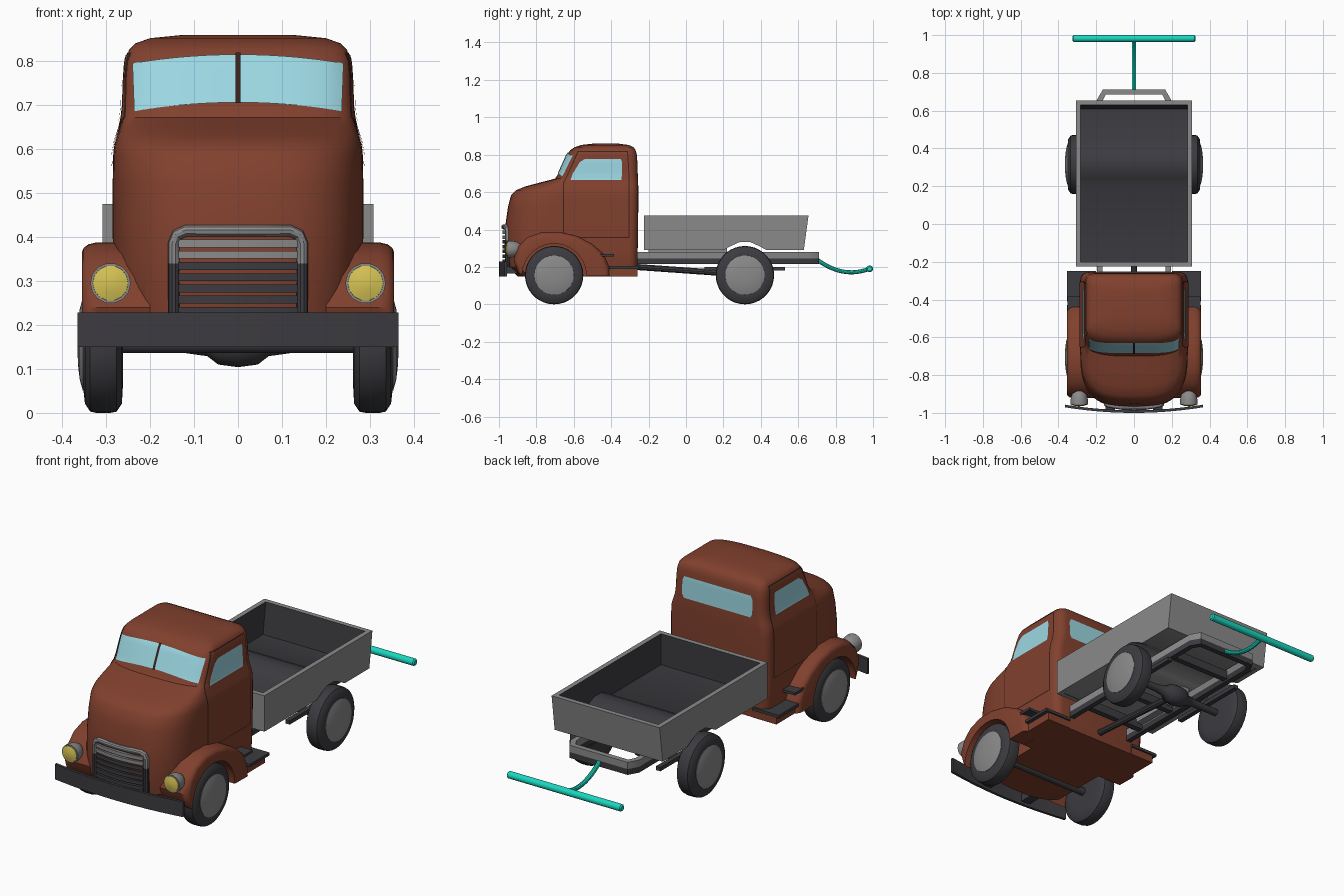
import bpy, bmesh, math
from mathutils import Vector
from mathutils.bvhtree import BVHTree

if "Cube" in bpy.data.objects:
    bpy.data.objects.remove(bpy.data.objects["Cube"])


def material(name, r, g, b):
    m = bpy.data.materials.new(name)
    m.diffuse_color = (r, g, b, 1)
    m.use_nodes = True
    m.node_tree.nodes["Principled BSDF"].inputs["Base Color"].default_value = m.diffuse_color
    return m


RUST = material("rust_red_paint", .22, .052, .027)
DARK = material("dark_rubber", .045, .043, .05)
GREY = material("grey_metal", .25, .255, .25)
GLASS = material("pale_blue_glass", .33, .68, .76)
YELLOW = material("yellow_lens", .68, .55, .09)
TEAL = material("teal_handle", .01, .68, .52)
SEAM = material("dark_seam", .04, .015, .01)


def finish(name, bm, mats, mirror=False):
    me = bpy.data.meshes.new(name)
    bm.to_mesh(me)
    bm.free()
    ob = bpy.data.objects.new(name, me)
    bpy.context.collection.objects.link(ob)
    for m in mats:
        me.materials.append(m)
    if mirror:
        ob.modifiers.new("mirror", 'MIRROR')
    return ob


def loft(name, rings, mats, mirror=False, rule=None):
    """Skin closed rings of equal length and cap both ends."""
    bm = bmesh.new()
    vs = [[bm.verts.new(p) for p in r] for r in rings]
    n = len(vs[0])
    for a, b in zip(vs, vs[1:]):
        for i in range(n):
            j = (i + 1) % n
            bm.faces.new((a[i], a[j], b[j], b[i]))
    bm.faces.new(vs[0])
    bm.faces.new(vs[-1])
    bmesh.ops.recalc_face_normals(bm, faces=bm.faces)
    bm.normal_update()
    if rule:
        for f in bm.faces:
            f.material_index = int(rule(f.normal))
    return finish(name, bm, mats, mirror)


def box(name, x0, x1, y0, y1, z0, z1, mats, mirror=False, rule=None):
    return loft(name, [[(x0, y0, z), (x1, y0, z), (x1, y1, z), (x0, y1, z)] for z in (z0, z1)],
                mats, mirror, rule)


def lathe(name, axis, centre, profile, mat, mirror=False, n=36):
    """Circles (position, radius) along x or y about a centre."""
    rings = []
    for p, r in profile:
        ring = []
        for i in range(n):
            a = 2 * math.pi * i / n
            c, s = r * math.cos(a), r * math.sin(a)
            ring.append((p, centre[0] + c, centre[1] + s) if axis == 'x'
                        else (centre[0] + c, p, centre[1] + s))
        rings.append(ring)
    return loft(name, rings, [mat], mirror)


def bowed_bar(name, half, y0, thick, z0, z1, mat, bow):
    rings = []
    for i in range(13):
        x = half * (i / 6 - 1)
        y = y0 + bow * x * x
        rings.append([(x, y, z0), (x, y, z1), (x, y + thick, z1), (x, y + thick, z0)])
    return loft(name, rings, [mat])


def tube(name, pts, r, mat):
    cu = bpy.data.curves.new(name, 'CURVE')
    cu.dimensions = '3D'
    cu.bevel_depth, cu.bevel_resolution, cu.use_fill_caps = r, 3, True
    sp = cu.splines.new('POLY')
    sp.points.add(len(pts) - 1)
    for p, q in zip(sp.points, pts):
        p.co = (*q, 1)
    cu.materials.append(mat)
    ob = bpy.data.objects.new(name, cu)
    bpy.context.collection.objects.link(ob)
    bpy.ops.object.select_all(action='DESELECT')
    bpy.context.view_layer.objects.active = ob
    ob.select_set(True)
    bpy.ops.object.convert(target='MESH')


# Cab: horizontal sections, rounded at the nose and at the rear corners
def section(z, w, yf, yb, d, m=32, r=.045):
    pts = []
    for i in range(m + 1):
        t = math.pi * (i / m - .5)
        s, c = math.sin(t), max(math.cos(t), 0)
        pts.append((math.copysign(w * abs(s) ** (2 / 3), s), yf + d - d * c ** (2 / 3), z))
    for sx, order in ((1, range(6)), (-1, range(5, -1, -1))):
        for i in order:
            a = math.pi / 2 * i / 5
            pts.append((sx * (w - r + r * math.cos(a)), yb - r + r * math.sin(a), z))
    return pts


levels = [(.15, .265, -.90, -.26, .3), (.20, .28, -.955, -.26, .3), (.30, .284, -.97, -.258, .3),
          (.42, .285, -.966, -.256, .3), (.52, .285, -.952, -.255, .3), (.585, .284, -.935, -.255, .3),
          (.61, .281, -.91, -.255, .29), (.63, .275, -.86, -.255, .25), (.65, .268, -.785, -.256, .18),
          (.672, .263, -.70, -.257, .1), (.70, .26, -.682, -.258, .09), (.76, .258, -.655, -.26, .085),
          (.80, .255, -.637, -.263, .085), (.825, .248, -.618, -.27, .08), (.84, .234, -.595, -.28, .08),
          (.852, .20, -.56, -.305, .08), (.859, .13, -.50, -.36, .06)]
cab = loft("cab", [section(*l) for l in levels], [RUST])
bpy.context.view_layer.update()
tree = BVHTree.FromObject(cab, bpy.context.evaluated_depsgraph_get())


def patch(name, d, rows, mat, off, bow=0, mirror=False, cols=28, sub=10):
    """Thin panel projected on the cab; rows are (z, u0, u1)."""
    d = Vector(d)
    fine = []
    for a, b in zip(rows, rows[1:]):
        fine += [[p + (q - p) * k / sub for p, q in zip(a, b)] for k in range(sub)]
    fine.append(rows[-1])
    bm = bmesh.new()
    grid = []
    for z, u0, u1 in fine:
        line = []
        for i in range(cols + 1):
            f = i / cols
            u = u0 + (u1 - u0) * f
            v = z + bow * (1 - (2 * f - 1) ** 2)
            o = (Vector((0, u, v)) if d.x else Vector((u, -.4, v))) - d * 2
            line.append(bm.verts.new(tree.ray_cast(o, d)[0] - d * off))
        grid.append(line)
    for a, b in zip(grid, grid[1:]):
        for i in range(cols):
            f = bm.faces.new((a[i], a[i + 1], b[i + 1], b[i]))
            f.normal_update()
            if f.normal.dot(d) > 0:
                f.normal_flip()
    finish(name, bm, [mat], mirror)


# Doors and windows
door = [(.36, -.652, -.308), (.65, -.652, -.308), (.71, -.622, -.308), (.815, -.575, -.315)]
e = .005
patch("door_seam", (-1, 0, 0), [(z + (e if i == 3 else -e if i == 0 else 0), a - e, b + e)
                                for i, (z, a, b) in enumerate(door)], SEAM, .002, mirror=True)
patch("door", (-1, 0, 0), door, RUST, .004, mirror=True)
patch("door_window", (-1, 0, 0), [(.665, -.617, -.345), (.70, -.605, -.342), (.76, -.568, -.342),
                                  (.778, -.54, -.348)], GLASS, .007, mirror=True)
patch("windscreen", (0, 1, 0), [(.686, -.236, .236), (.795, -.24, .24)], GLASS, .004, bow=.02)
patch("windscreen_divider", (0, 1, 0), [(.705, -.006, .006), (.82, -.006, .006)], SEAM, .009)
patch("rear_window", (0, -1, 0), [(.665, -.19, .19), (.685, -.2, .2), (.755, -.2, .2),
                                  (.775, -.19, .19)], GLASS, .004)

# Wheel wells cut out of the cab
cutter = lathe("wheel_well_cutter", 'x', (-.705, .155), [(.215, .175), (.45, .175)], RUST, True)
cutter.hide_render = True
cutter.hide_set(True)
cut = cab.modifiers.new("wheel_wells", 'BOOLEAN')
cut.operation, cut.object = 'DIFFERENCE', cutter

# Front fenders with a rounded outer edge
crest = [(-.9, .17), (-.922, .24), (-.895, .31), (-.845, .36), (-.77, .386), (-.68, .388),
         (-.58, .365), (-.5, .322), (-.44, .27), (-.41, .2), (-.405, .15)]
arch = [(-.705 + .172 * math.cos(math.pi * i / 20), .152 + .172 * math.sin(math.pi * i / 20))
        for i in range(21)]
rings = []
for x, k in ((.2, 1), (.32, 1), (.34, .98), (.351, .945), (.355, .9)):
    rings.append([(x, -.705 + (y + .705) * k, .155 + (z - .155) * k) for y, z in crest]
                 + [(x, y, z) for y, z in arch])
loft("front_fender", rings, [RUST], True)

# Steps behind the fenders
box("step_skirt", .2, .335, -.44, -.258, .15, .19, [RUST], True)
box("lower_step", .2, .355, -.41, -.25, .19, .205, [DARK], True)
box("upper_step", .24, .352, -.46, -.385, .255, .268, [DARK], True)

# Headlamps
lathe("headlamp_housing", 'y', (.29, .295),
      [(-.955, .046), (-.93, .046), (-.905, .04), (-.88, .024), (-.865, .006)], GREY, True, 14)
lathe("headlamp_lens", 'y', (.29, .295), [(-.95, .041), (-.958, .04), (-.963, .022), (-.965, .005)],
      YELLOW, True, 14)

# Bumper and its brackets
bowed_bar("front_bumper", .365, -1.0, .014, .15, .228, DARK, .22)
box("bumper_bracket", .1, .15, -.985, -.88, .165, .205, [DARK], True)

# Grille: bright upper half, dark lower half
def gy(x):
    return -.974 + .9 * x * x


side = .146
top = [(-side, .34), (-side, .385), (-.138, .405), (-.118, .414), (-.06, .414), (0, .414)]
top += [(-x, z) for x, z in reversed(top[:-1])]
tube("grille_frame_upper", [(x, gy(x), z) for x, z in top], .0135, GREY)
for s in (-1, 1):
    tube("grille_frame_lower", [(s * side, gy(side), .2), (s * side, gy(side), .34)], .0135, DARK)
for i in range(7):
    z = .232 + .0255 * i
    bowed_bar("grille_bar", .135, -.981, .02, z - .009, z + .009, GREY if i > 4 or z > .35 else DARK, .9)

# Wheels
for label, y in (("front", -.705), ("rear", .315)):
    lathe(label + "_tyre", 'x', (y, .156), [(.262, .1), (.264, .135), (.276, .153), (.29, .156),
          (.322, .156), (.336, .153), (.348, .135), (.351, .108)], DARK, True)
    lathe(label + "_hubcap", 'x', (y, .156), [(.335, .107), (.353, .105), (.36, .08), (.364, .045),
          (.365, .01)], GREY, True)

# Axles, differential and drive shaft
lathe("rear_axle", 'x', (.315, .156), [(-.28, .017), (-.12, .02), (-.07, .027), (-.045, .046), (0, .052),
      (.045, .046), (.07, .027), (.12, .02), (.28, .017)], DARK, n=16)
lathe("front_axle", 'x', (-.705, .156), [(-.28, .02), (.28, .02)], DARK, n=12)
tube("drive_shaft", [(0, -.27, .2), (0, .3, .16)], .017, DARK)

# Chassis: U-shaped rails with a chamfered tail, plus cross members
outer = [(.195, -.3), (.195, .66), (.165, .712)]
inner = [(.168, -.3), (.168, .65), (.15, .685)]
flip = lambda pts: [(-x, y) for x, y in reversed(pts)]
outline = outer + flip(outer) + inner[::1][::-1][::-1] and outer + flip(outer) + [
    (-x, y) for x, y in inner] + inner[::-1]
for name, z0, z1, m in (("chassis_rail", .245, .28, GREY), ("chassis_lower_rail", .215, .245, DARK)):
    loft(name, [[(x, y, z) for x, y in outline] for z in (z0, z1)], [m])
for y in (-.15, .08, .5):
    box("cross_member", -.175, .175, y - .015, y + .015, .225, .27, [DARK])
box("bed_support", .13, .17, -.2, .22, .25, .3, [GREY], True)
box("leaf_spring", .2, .225, .1, .53, .18, .2, [DARK], True)

# Cargo bed: grey outside, dark inside, raised over the rear axle
hump = [(-.225, .29), (.2, .29), (.24, .312), (.285, .332), (.345, .332), (.39, .312), (.43, .29), (.63, .29)]
wall = hump + [(.655, .475), (-.225, .475)]
loft("bed_side", [[(x, y, z) for y, z in wall] for x in (.283, .308)], [GREY, DARK], True,
     lambda n: n.x < -.9)
box("bed_front", -.29, .29, -.225, -.2, .29, .475, [GREY, DARK], rule=lambda n: n.y > .9)
tail = [(.605, .29), (.63, .29), (.655, .475), (.63, .475)]
loft("bed_tailgate", [[(x, y, z) for y, z in tail] for x in (-.29, .29)], [GREY, DARK],
     rule=lambda n: n.y < -.9)
hump = [(-.22, .29)] + hump[1:-1] + [(.62, .29)]
floor = [(y, z + .002) for y, z in hump] + [(y, z + .025) for y, z in reversed(hump)]
loft("bed_floor", [[(x, y, z) for y, z in floor] for x in (-.29, .29)], [GREY, DARK],
     rule=lambda n: n.z > .3)

# Pull handle at the back
tube("handle_stem", [(0, .70 + .28 * t, .24 - .21 * t + .16 * t * t) for t in [i / 12 for i in range(13)]],
     .0115, TEAL)
lathe("handle_bar", 'x', (.982, .19), [(-.326, .012), (-.32, .018), (.32, .018), (.326, .012)], TEAL, n=16)

# Smooth shading with crisp edges
bpy.ops.object.select_all(action='SELECT')
bpy.context.view_layer.objects.active = cab
bpy.ops.object.shade_smooth_by_angle(angle=math.radians(35))
